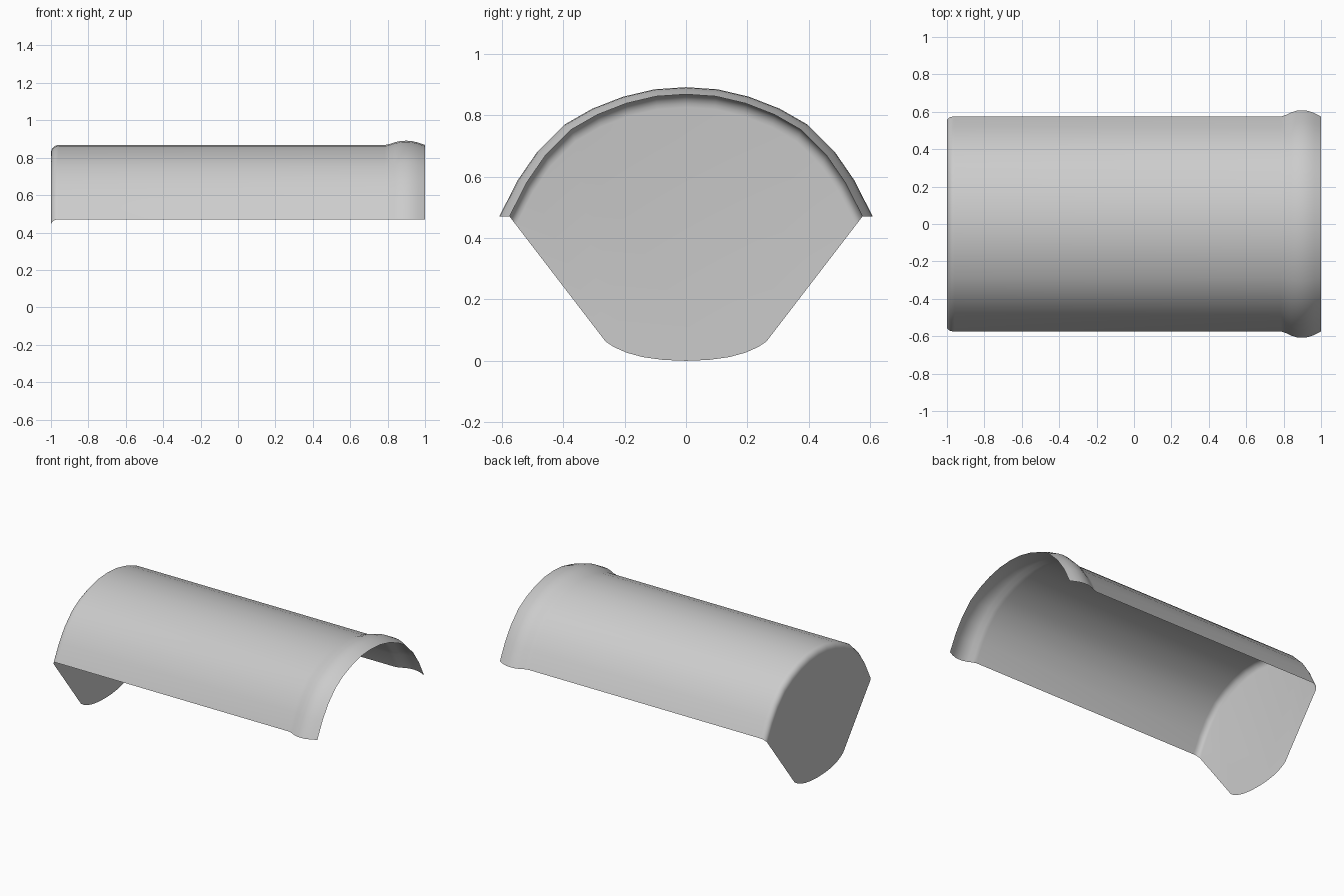
import bpy, bmesh, math

if "Cube" in bpy.data.objects:
    bpy.data.objects.remove(bpy.data.objects["Cube"])

BASE = 0.47       # height of the open lower edges
APEX = -0.28      # point where the sloped edges of the end cap converge
# half arch at the widest part of the collar (y, z), crown to lower edge
HALF = [(0, .891), (.103, .884), (.205, .860), (.305, .821), (.396, .769),
        (.484, .681), (.548, .588), (.608, BASE)]
ARCH = [(-y, z) for y, z in reversed(HALF[1:])] + HALF
BODY = 0.945      # body size relative to the collar


def arch(scale, shrink=0.0):
    """Arch scaled about the base line, then shrunk towards the cap apex."""
    pts = [(y * scale, BASE + (z - BASE) * scale) for y, z in ARCH]
    return [(y * (1 - shrink), APEX + (z - APEX) * (1 - shrink)) for y, z in pts]


bm = bmesh.new()
rings = []


def add_ring(x, pts):
    rings.append([bm.verts.new((x, y, z)) for y, z in pts])


# rounded edge between end cap and barrel
for i in range(6):
    a = math.pi / 2 * i / 5
    add_ring(-0.96 - 0.04 * math.cos(a), arch(BODY, 0.037 * (1 - math.sin(a))))

# long barrel, then bulging collar at the open end
for x, f in [(.785, 0), (.81, .22), (.84, .66), (.87, .93), (.90, 1),
             (.93, .91), (.965, .54), (1, 0)]:
    add_ring(x, arch(BODY + (1 - BODY) * f))

for r0, r1 in zip(rings, rings[1:]):
    for i in range(len(ARCH) - 1):
        bm.faces.new((r0[i], r0[i + 1], r1[i + 1], r1[i]))

# flat end cap with tapered sides and a rounded bottom
tip = [(.262, .063), (.235, .045), (.195, .027), (.14, .012), (.075, .003)]
outline = tip + [(0, 0)] + [(-y, z) for y, z in reversed(tip)]
bm.faces.new(rings[0] + [bm.verts.new((-1, y, z)) for y, z in outline])

bmesh.ops.recalc_face_normals(bm, faces=bm.faces)
bm.normal_update()
crown = max(bm.faces, key=lambda f: f.calc_center_median().z)
if crown.normal.z < 0:
    bmesh.ops.reverse_faces(bm, faces=bm.faces)

mesh = bpy.data.meshes.new("ridge_end_tile")
bm.to_mesh(mesh)
bm.free()
tile = bpy.data.objects.new("ridge_end_tile", mesh)
bpy.context.collection.objects.link(tile)
bpy.context.view_layer.objects.active = tile
tile.select_set(True)
bpy.ops.object.shade_smooth_by_angle(angle=math.radians(40))
